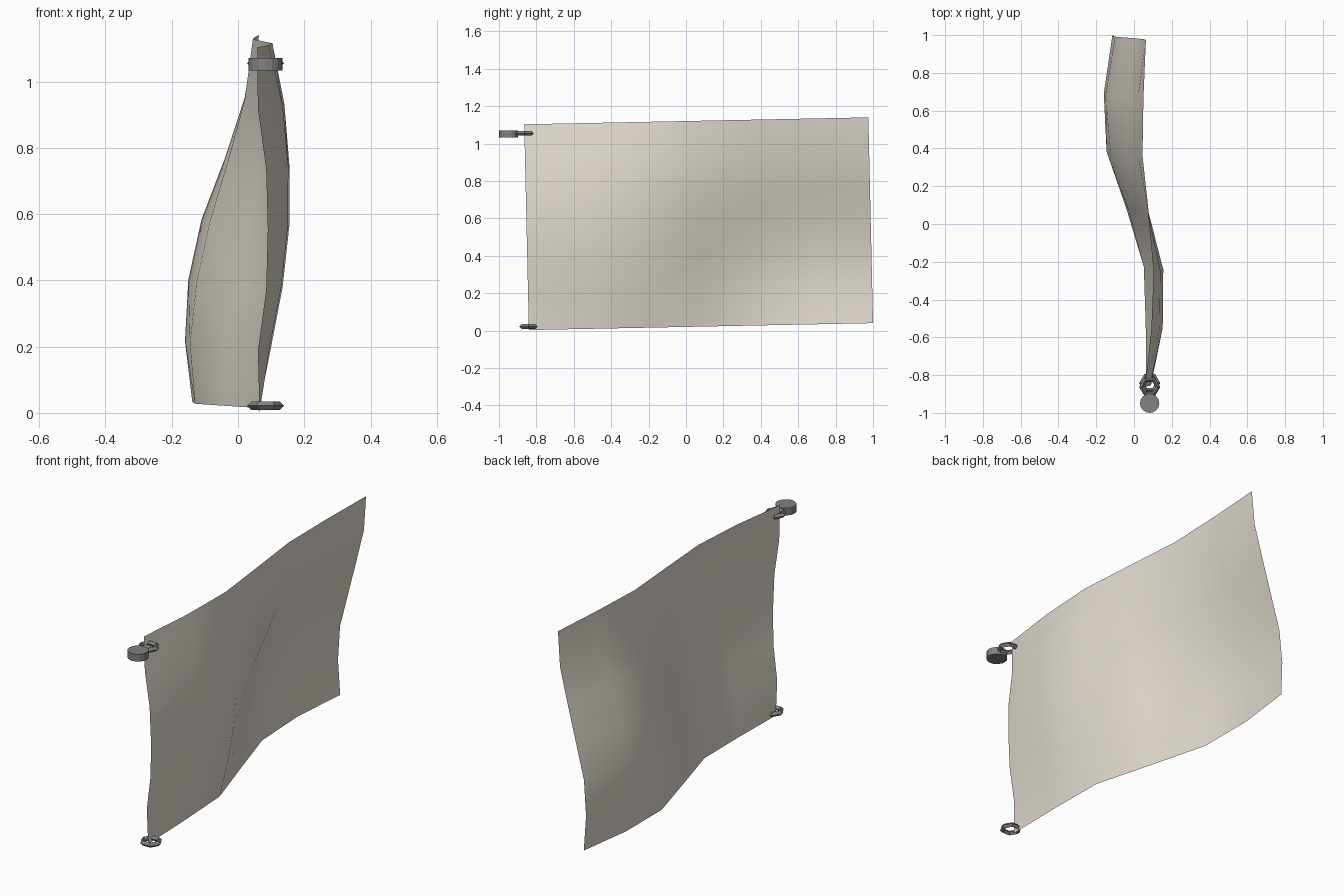
import bpy, bmesh, math
from mathutils import Vector

if "Cube" in bpy.data.objects:
    bpy.data.objects.remove(bpy.data.objects["Cube"])

def material(name, c):
    m = bpy.data.materials.new(name)
    m.diffuse_color = (*c, 1)
    m.use_nodes = True
    m.node_tree.nodes["Principled BSDF"].inputs["Base Color"].default_value = m.diffuse_color
    return m

cloth_mat = material("cream_cloth", (0.76, 0.71, 0.63))
metal_mat = material("dark_metal", (0.22, 0.22, 0.22))

def make(name, bm, mat, smooth=False):
    me = bpy.data.meshes.new(name)
    bm.to_mesh(me)
    bm.free()
    for p in me.polygons:
        p.use_smooth = smooth
    me.materials.append(mat)
    ob = bpy.data.objects.new(name, me)
    bpy.context.collection.objects.link(ob)
    return ob

# Rippling cloth: sideways offset of each column (hoist to fly), bottom to top
ripple = [
    (.065, .060, .085, .090, .085, .060, .058),
    (.062, .095, .130, .150, .152, .135, .092),
    (.052, .100, .135, .155, .155, .140, .104),
    (-.040, -.030, .000, .035, .065, .078, .075),
    (-.130, -.145, -.125, -.085, -.030, .020, .045),
    (-.138, -.160, -.150, -.110, -.040, .020, .050),
    (-.105, -.115, -.100, -.050, .000, .048, .063),
]
bm = bmesh.new()
n = 6
grid = []
for j, col in enumerate(ripple):
    u = j / n
    grid.append([bm.verts.new((x, -.84 + 1.84 * u - .025 * i / n,
                               .003 + .037 * u + 1.1 * i / n))
                 for i, x in enumerate(col)])
for j in range(n):
    for i in range(n):
        bm.faces.new((grid[j][i], grid[j + 1][i], grid[j + 1][i + 1], grid[j][i + 1]))
make("flag_cloth", bm, cloth_mat, True)

# Six-sided rings with a diamond cross-section
def ring(name, y, z, major=.043, minor=.013, sides=6, sect=4):
    bm = bmesh.new()
    loops = []
    for a in range(sides):
        t = 2 * math.pi * a / sides
        loop = []
        for b in range(sect):
            p = 2 * math.pi * b / sect
            r = major + minor * math.cos(p)
            loop.append(bm.verts.new((.083 + r * math.cos(t), y + r * math.sin(t),
                                      z + minor * math.sin(p))))
        loops.append(loop)
    for a in range(sides):
        p, q = loops[a], loops[(a + 1) % sides]
        for b in range(sect):
            c = (b + 1) % sect
            bm.faces.new((p[b], q[b], q[c], p[c]))
    make(name, bm, metal_mat)

ring("lower_ring", -.842, .022)
ring("upper_ring", -.863, 1.055)

# Small round knob in front of the upper ring
bm = bmesh.new()
bmesh.ops.create_cone(bm, cap_ends=True, segments=16, radius1=.051, radius2=.051, depth=.038)
bmesh.ops.translate(bm, verts=bm.verts, vec=Vector((.083, -.949, 1.052)))
make("round_knob", bm, metal_mat)
